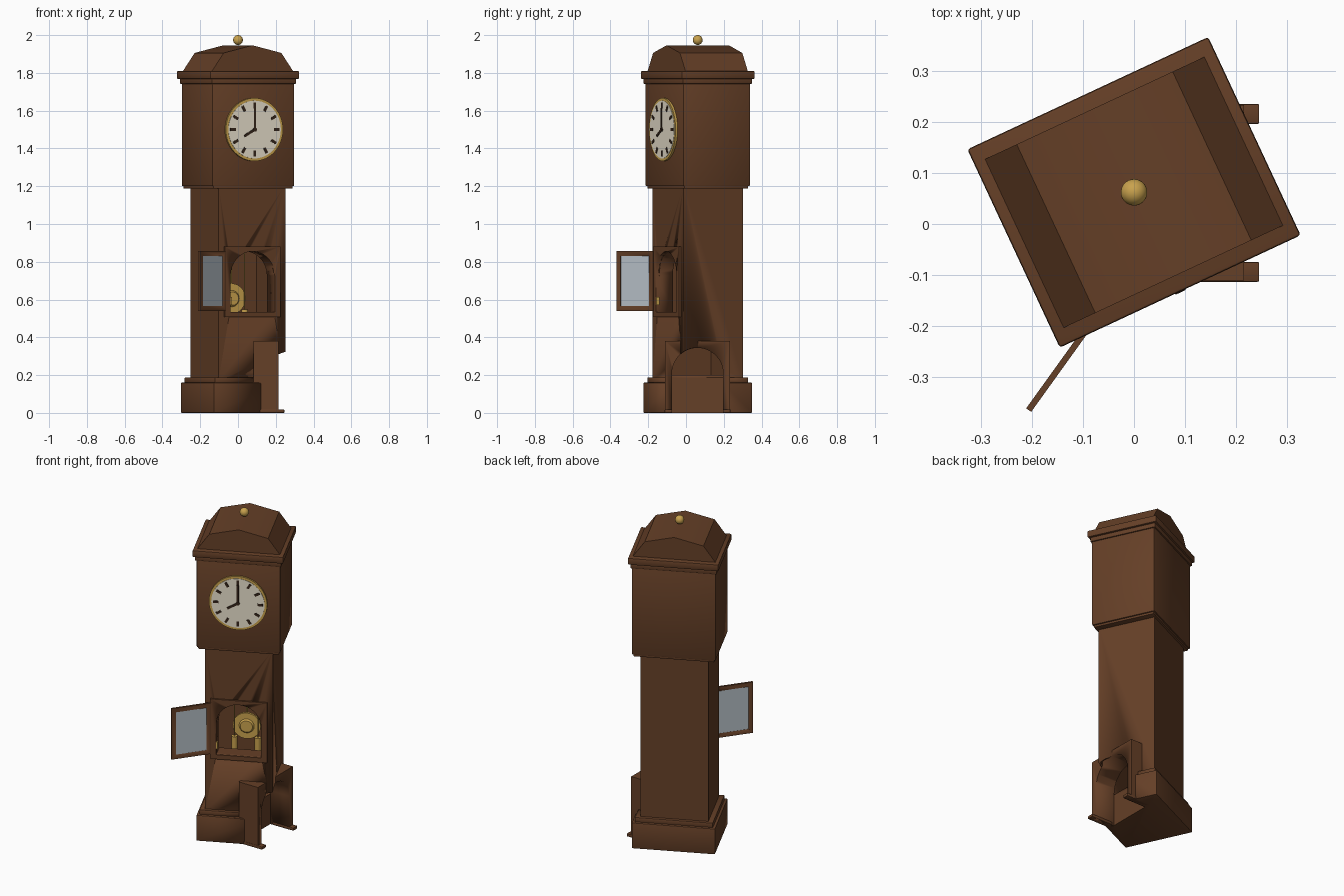
import bpy, bmesh, math
from mathutils import Matrix, Vector

if "Cube" in bpy.data.objects:
    bpy.data.objects.remove(bpy.data.objects["Cube"])

T = Matrix.Translation
CLOCK = T((0, 0.062, 0)) @ Matrix.Rotation(math.radians(25), 4, 'Z')   # clock stands turned
PORCH = T((0, 0.061, 0)) @ Matrix.Rotation(math.radians(90), 4, 'Z')   # arch runs along x


def mat(name, r, g, b):
    m = bpy.data.materials.new(name)
    m.diffuse_color = (r, g, b, 1)
    m.use_nodes = True
    m.node_tree.nodes["Principled BSDF"].inputs["Base Color"].default_value = m.diffuse_color
    return m


WOOD = mat("brown wood", 0.13, 0.05, 0.02)
BRASS = mat("brass", 0.58, 0.36, 0.075)
CREAM = mat("cream dial", 0.80, 0.74, 0.60)
DARK = mat("dark brown", 0.035, 0.018, 0.01)
GLASS = mat("grey glass", 0.50, 0.56, 0.61)


def finish(name, bm, m, M, bevel=0):
    bm.transform(M)
    bmesh.ops.recalc_face_normals(bm, faces=bm.faces)
    me = bpy.data.meshes.new(name)
    bm.to_mesh(me)
    bm.free()
    ob = bpy.data.objects.new(name, me)
    bpy.context.collection.objects.link(ob)
    if m:
        me.materials.append(m)
    bpy.ops.object.select_all(action='DESELECT')
    ob.select_set(True)
    bpy.context.view_layer.objects.active = ob
    if bevel:
        b = ob.modifiers.new("bevel", 'BEVEL')
        b.width, b.segments = bevel, 2
        bpy.ops.object.modifier_apply(modifier="bevel")
    bpy.ops.object.shade_smooth_by_angle(angle=math.radians(30))
    return ob


def prism(name, prof, v0, v1, m, M=CLOCK, bevel=0):
    """Extrude a (u, z) outline from depth v0 to v1."""
    bm = bmesh.new()
    f = bm.faces.new([bm.verts.new((u, v0, z)) for u, z in prof])
    g = bmesh.ops.extrude_face_region(bm, geom=[f])
    vs = [x for x in g['geom'] if isinstance(x, bmesh.types.BMVert)]
    bmesh.ops.translate(bm, verts=vs, vec=(0, v1 - v0, 0))
    return finish(name, bm, m, M, bevel)


def rect(u0, u1, z0, z1):
    return [(u0, z0), (u1, z0), (u1, z1), (u0, z1)]


def slab(name, hw, hd, z0, z1, bevel=0, m=WOOD):
    return prism(name, rect(-hw, hw, z0, z1), -hd, hd, m, CLOCK, bevel)


def arch(r, z0, top, n=24):
    a = [(r * math.cos(math.pi * i / n), top - r + r * math.sin(math.pi * i / n)) for i in range(n + 1)]
    return [(-r, z0), (r, z0)] + a


def rod(name, r, depth, M, m, n=32, r2=None):
    bm = bmesh.new()
    bmesh.ops.create_cone(bm, cap_ends=True, segments=n, radius1=r, radius2=r if r2 is None else r2, depth=depth)
    return finish(name, bm, m, CLOCK @ M)


def cut(ob, *cutters):
    bpy.context.view_layer.objects.active = ob
    for c in cutters:
        b = ob.modifiers.new("cut", 'BOOLEAN')
        b.operation, b.solver, b.object = 'DIFFERENCE', 'EXACT', c
        bpy.ops.object.modifier_apply(modifier="cut")


# Cutters
tunnel = prism("tunnel_cutter", arch(0.137, -0.1, 0.345), -0.45, -0.085, None, PORCH)
opening = prism("opening_cutter", arch(0.129, 0.535, 0.855), -0.3, -0.03, None)
hollow = slab("hollow_cutter", 0.185, 0.164, 0.20, 1.18, m=None)

# Case: base, moulding, hollow trunk, hood, cornice
base = slab("base", 0.239, 0.208, 0, 0.16, 0.005)
moulding = slab("base_moulding", 0.224, 0.192, 0.155, 0.188, 0.005)
trunk = slab("trunk", 0.195, 0.174, 0.17, 1.21)
cut(base, tunnel)
cut(moulding, tunnel)
cut(trunk, hollow, opening, tunnel)
slab("hood_lower_step", 0.232, 0.187, 1.187, 1.21, 0.004)
slab("hood", 0.240, 0.195, 1.2, 1.75, 0.006)
slab("cornice_lower", 0.247, 0.203, 1.742, 1.775, 0.004)
slab("cornice_upper", 0.260, 0.214, 1.768, 1.81, 0.006)

# Faceted barrel roof with ball finial
prism("roof", [(0.238 * math.cos(math.pi * i / 4), 1.808 + 0.138 * math.sin(math.pi * i / 4))
               for i in range(5)], -0.182, 0.182, WOOD)
bm = bmesh.new()
bmesh.ops.create_uvsphere(bm, u_segments=24, v_segments=14, radius=0.026)
finish("finial", bm, BRASS, CLOCK @ T((0, 0, 1.974)))

# Dial, rim, hour marks, hands
FACE = Matrix.Rotation(math.radians(90), 4, 'X')
rod("dial_rim", 0.167, 0.02, T((0, -0.197, 1.5)) @ FACE, BRASS, 48)
rod("dial", 0.153, 0.006, T((0, -0.206, 1.5)) @ FACE, CREAM, 48)


def spoke(name, deg, r0, r1, w, v):
    M = CLOCK @ T((0, 0, 1.5)) @ Matrix.Rotation(math.radians(deg), 4, 'Y')
    prism(name, rect(-w, w, r0, r1), v - 0.004, v, DARK, M)


for h in range(12):
    spoke("hour_mark", h * 30, 0.112, 0.143, 0.007, -0.208)
spoke("minute_hand", 0, -0.01, 0.115, 0.0055, -0.211)
spoke("hour_hand", 240, -0.01, 0.07, 0.0065, -0.210)
rod("hand_hub", 0.011, 0.008, T((0, -0.212, 1.5)) @ FACE, DARK, 16)

# Deep arched frame round the trunk opening
frame = prism("door_frame", rect(-0.163, 0.163, 0.507, 0.88), -0.184, -0.085, WOOD)
cut(frame, opening)
prism("hinge", rect(-0.130, -0.121, 0.57, 0.613), -0.184, -0.168, BRASS)

# Open glazed door
hinge, tip = Vector((-0.068, -0.172)), Vector((-0.206, -0.364))
d = hinge - tip
L = d.length
DOOR = T((tip.x, tip.y, 0)) @ Matrix.Rotation(math.atan2(d.y, d.x), 4, 'Z')
door = prism("door", rect(0, L, 0.54, 0.857), -0.006, 0.006, WOOD, DOOR)
pane = prism("pane_cutter", rect(0.026, L - 0.026, 0.566, 0.831), -0.05, 0.05, None, DOOR)
cut(door, pane)
prism("door_glass", rect(0.024, L - 0.024, 0.564, 0.833), -0.003, 0.003, GLASS, DOOR)

# Pendulum and weights inside the trunk
rod("pendulum_bob", 0.08, 0.016, T((0, 0.085, 0.605)) @ FACE, BRASS)
rod("pendulum_boss", 0.045, 0.012, T((0, 0.073, 0.605)) @ FACE, BRASS, 32, 0.035)
rod("pendulum_rod", 0.005, 0.52, T((0, 0.088, 0.92)), BRASS, 10)
for s in (-1, 1):
    rod("weight", 0.018, 0.12, T((s * 0.067, 0.06, 0.487)), BRASS, 20)
    rod("weight_chain", 0.003, 0.64, T((s * 0.067, 0.06, 0.86)), BRASS, 8)

# Arched porch set into the corner, with small feet
porch = prism("arch_porch", rect(-0.172, 0.172, 0, 0.38), -0.215, -0.083, WOOD, PORCH)
through = prism("porch_cutter", arch(0.136, -0.1, 0.344), -0.5, 0, None, PORCH)
cut(porch, through)
for s in (-1, 1):
    prism("porch_foot", rect(*sorted((s * 0.135, s * 0.174)), 0, 0.018), -0.245, -0.1, WOOD, PORCH, 0.003)

# Remove the helpers
for c in (tunnel, opening, hollow, pane, through):
    bpy.data.objects.remove(c)
